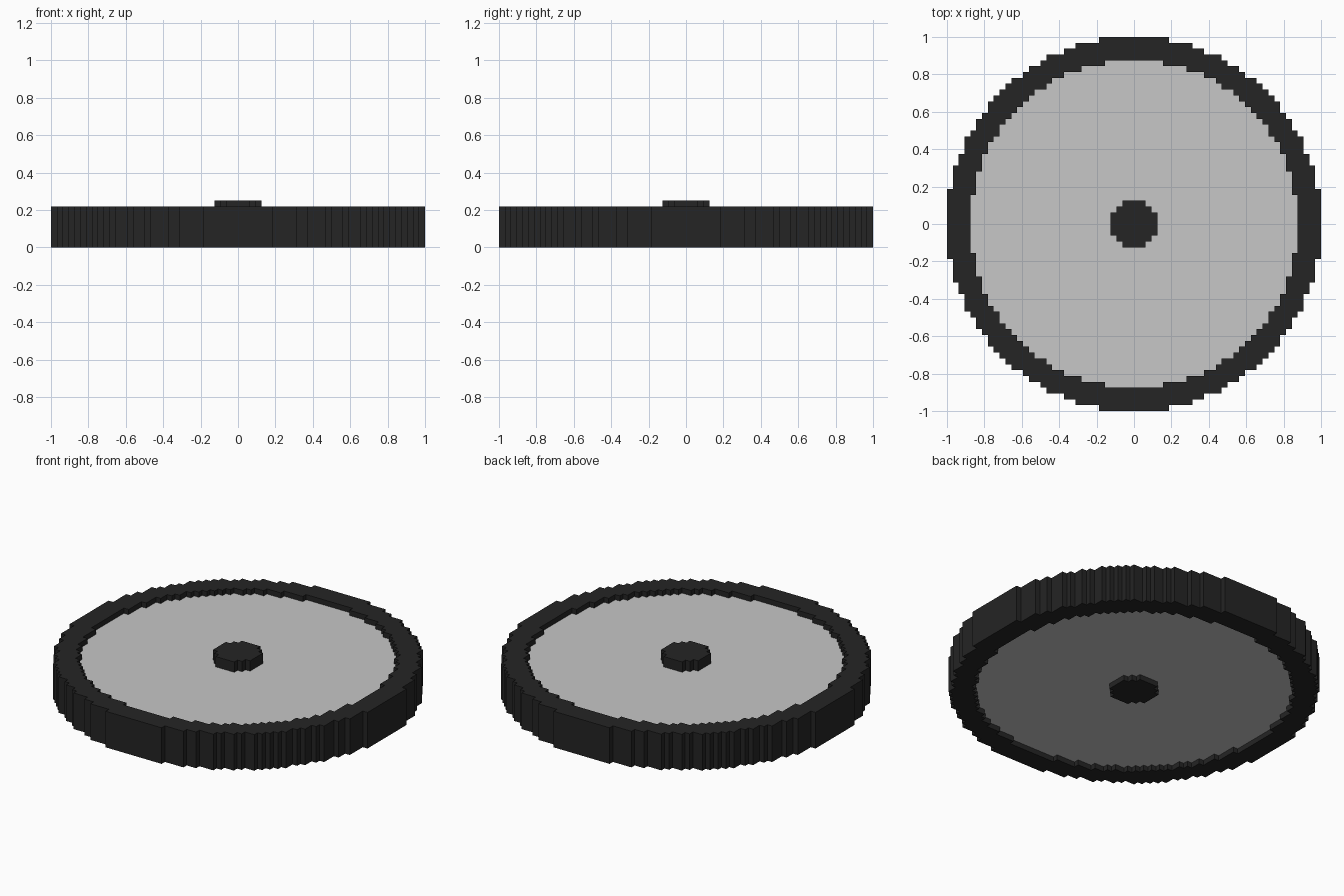
import bpy
import bmesh

cube = bpy.data.objects.get("Cube")
if cube:
    bpy.data.objects.remove(cube, do_unlink=True)

UNIT = 1 / 32  # edge length of one block


def make_material(name, level):
    mat = bpy.data.materials.new(name)
    mat.use_nodes = True
    colour = (level, level, level, 1)
    mat.diffuse_color = colour
    mat.node_tree.nodes["Principled BSDF"].inputs["Base Color"].default_value = colour
    return mat


def block_disc(name, inner, outer, bottom, top, mat):
    """Stepped round slab: blocks whose centre lies between two radii (in blocks)."""
    bm = bmesh.new()
    verts = {}

    def corner(i, j):
        if (i, j) not in verts:
            verts[i, j] = bm.verts.new((i * UNIT, j * UNIT, bottom * UNIT))
        return verts[i, j]

    # Flat layer of blocks
    for i in range(-outer, outer):
        for j in range(-outer, outer):
            if inner ** 2 <= (i + 0.5) ** 2 + (j + 0.5) ** 2 < outer ** 2:
                bm.faces.new([corner(i, j), corner(i + 1, j),
                              corner(i + 1, j + 1), corner(i, j + 1)])

    # Raise the layer to its full height
    raised = bmesh.ops.extrude_face_region(bm, geom=bm.faces[:])["geom"]
    bmesh.ops.translate(bm, vec=(0, 0, (top - bottom) * UNIT),
                        verts=[g for g in raised if isinstance(g, bmesh.types.BMVert)])
    bmesh.ops.recalc_face_normals(bm, faces=bm.faces[:])

    # Merge flat faces, keeping the quarter lines so rings stay clean
    def on_axis(edge):
        return any(all(abs(v.co[k]) < 1e-5 for v in edge.verts) for k in (0, 1))

    bmesh.ops.dissolve_limit(bm, angle_limit=0.01, verts=bm.verts[:],
                             edges=[e for e in bm.edges if not on_axis(e)])

    mesh = bpy.data.meshes.new(name)
    bm.to_mesh(mesh)
    bm.free()
    mesh.materials.append(mat)
    obj = bpy.data.objects.new(name, mesh)
    bpy.context.collection.objects.link(obj)
    return obj


black = make_material("black", 0.018)
grey = make_material("light grey", 0.57)

# Outer rim, recessed plate and centre hub
block_disc("rim", 28, 32, 0, 7, black)
block_disc("plate", 0, 28, 1, 6, grey)
block_disc("hub", 0, 4, 0, 8, black)
